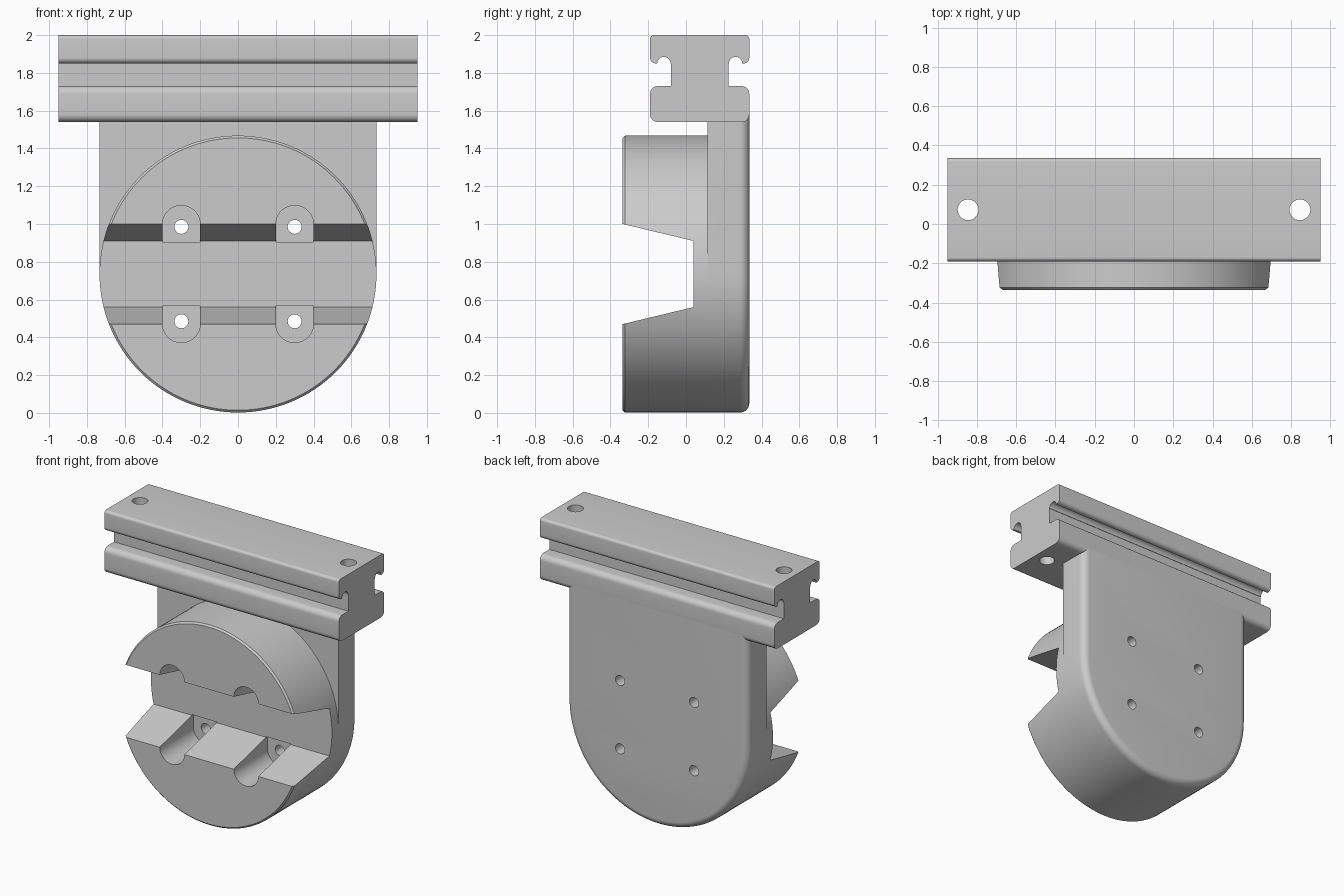
import bpy, bmesh
from math import sin, cos, radians
from mathutils import Vector

if "Cube" in bpy.data.objects:
    bpy.data.objects.remove(bpy.data.objects["Cube"], do_unlink=True)

grey = bpy.data.materials.new("plain grey")
grey.use_nodes = True
grey.diffuse_color = (0.6, 0.6, 0.6, 1)
grey.node_tree.nodes["Principled BSDF"].inputs["Base Color"].default_value = (0.6, 0.6, 0.6, 1)

BACK, PLATE_FRONT, DISC_FRONT = 0.335, 0.115, -0.335
MID_Z, RADIUS, RAIL_Y = 0.735, 0.733, 0.0725


def arc(u, v, r, start, end, steps=8):
    angles = [radians(start + (end - start) * i / steps) for i in range(steps + 1)]
    return [(u + r * cos(a), v + r * sin(a)) for a in angles]


def prism(name, outline, axis, low, high, edge_rule=None, bevel=0, segments=1):
    """Extrude a flat outline along an axis, optionally bevelling chosen edges."""
    place = {"x": lambda u, v, d: (d, u, v),
             "y": lambda u, v, d: (u, d, v),
             "z": lambda u, v, d: (u, v, d)}[axis]
    bm = bmesh.new()
    face = bm.faces.new([bm.verts.new(place(u, v, low)) for u, v in outline])
    moved = bmesh.ops.extrude_face_region(bm, geom=[face], use_keep_orig=True)["geom"]
    shift = Vector(place(0, 0, high - low))
    bmesh.ops.translate(bm, vec=shift, verts=[g for g in moved if isinstance(g, bmesh.types.BMVert)])
    bmesh.ops.recalc_face_normals(bm, faces=bm.faces)
    if edge_rule:
        edges = [e for e in bm.edges if edge_rule(e.verts[0].co, e.verts[1].co)]
        bmesh.ops.bevel(bm, geom=edges, offset=bevel, segments=segments,
                        profile=0.5, affect="EDGES", clamp_overlap=True)
    mesh = bpy.data.meshes.new(name)
    bm.to_mesh(mesh)
    bm.free()
    obj = bpy.data.objects.new(name, mesh)
    mesh.materials.append(grey)
    bpy.context.collection.objects.link(obj)
    return obj


def finish(obj, cutters):
    """Cut the part, then smooth its curved faces."""
    bpy.ops.object.select_all(action="DESELECT")
    bpy.context.view_layer.objects.active = obj
    obj.select_set(True)
    for cutter in cutters:
        mod = obj.modifiers.new(cutter.name, "BOOLEAN")
        mod.operation, mod.solver, mod.object = "DIFFERENCE", "EXACT", cutter
        bpy.ops.object.modifier_apply(modifier=mod.name)
    bpy.ops.object.shade_smooth_by_angle(angle=radians(30))


# Rail with a hooked slot along both sides
half = (arc(0.2425, 1.98, 0.02, 90, 0) + arc(0.2325, 1.88, 0.03, 0, -90)
        + arc(0.19, 1.85, 0.035, 0, 180, 12) + [(0.152, 1.85), (0.152, 1.73)]
        + arc(0.2225, 1.69, 0.04, 90, 0) + arc(0.2225, 1.58, 0.04, 0, -90))
outline = [(RAIL_Y + d, z) for d, z in half] + [(RAIL_Y - d, z) for d, z in reversed(half)]
rail = prism("rail", outline, "x", -0.95, 0.95)

# Back plate with a round bottom and a filleted rear rim
TOP = 1.58
outline = arc(0, MID_Z, RADIUS, 180, 360, 64) + [(RADIUS, TOP), (-RADIUS, TOP)]
plate = prism("back_plate", outline, "y", PLATE_FRONT, BACK,
              lambda a, b: min(a.y, b.y) > BACK - 0.001 and min(a.z, b.z) < TOP - 0.001,
              0.05, 8)

# Round clamp block with a thin chamfer on its front rim
disc = prism("clamp_block", arc(0, MID_Z, RADIUS, 0, 360, 128)[:-1], "y", DISC_FRONT, PLATE_FRONT,
             lambda a, b: max(a.y, b.y) < DISC_FRONT + 0.001, 0.012)

# Tapered groove across the clamp block
slope = (0.09 / 0.375) * 0.1
wide, narrow = 0.265 + slope, 0.175
groove = prism("groove_cutter",
               [(DISC_FRONT - 0.1, MID_Z - wide), (0.04, MID_Z - narrow),
                (0.04, MID_Z + narrow), (DISC_FRONT - 0.1, MID_Z + wide)], "x", -1, 1)

# Screw holes and their round-ended pockets
holes, pockets, rail_holes = [], [], []
for x in (-0.3, 0.3):
    for side in (-1, 1):
        hole_z = MID_Z + side * 0.25
        holes.append(prism("screw_hole_cutter", arc(x, hole_z, 0.037, 0, 360, 32)[:-1], "y", -0.5, 0.5))
        end, flat = MID_Z + side * 0.263, MID_Z + side * 0.17
        shape = arc(x, end, 0.1, 0, 180 * side, 24) + [(x - 0.1, flat), (x + 0.1, flat)]
        pockets.append(prism("pocket_cutter", shape, "y", -0.5, 0.055))
for x in (-0.845, 0.845):
    rail_holes.append(prism("rail_hole_cutter", arc(x, RAIL_Y, 0.053, 0, 360, 40)[:-1], "z", 1.4, 2.1))

finish(rail, rail_holes)
finish(plate, holes)
finish(disc, [groove] + pockets + holes)

for cutter in [groove] + holes + pockets + rail_holes:
    bpy.data.objects.remove(cutter, do_unlink=True)
